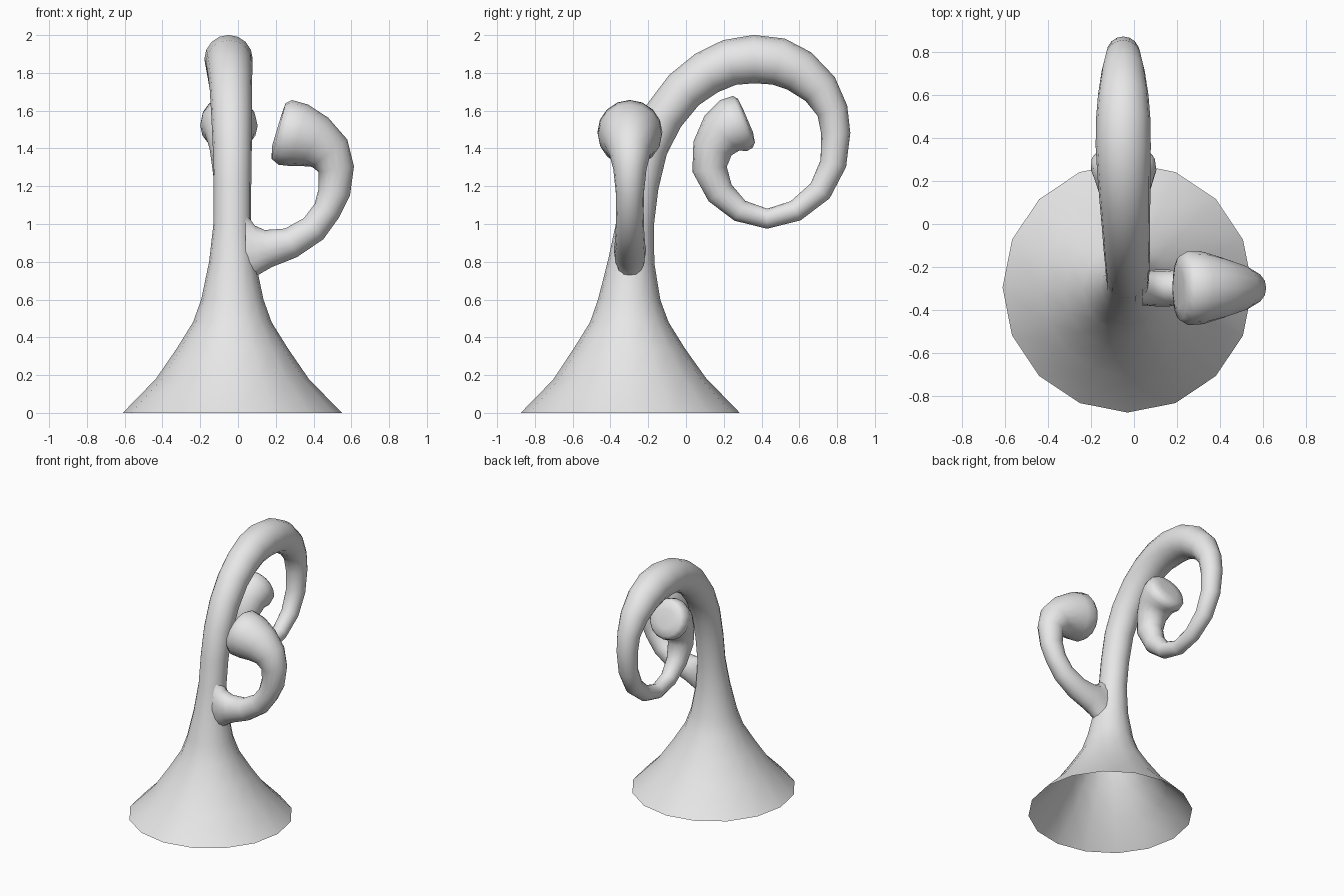
import bpy, bmesh, math
from mathutils import Vector

cube = bpy.data.objects.get("Cube")
if cube:
    bpy.data.objects.remove(cube, do_unlink=True)

SIDES = 16

grey = bpy.data.materials.new("plain grey")
grey.use_nodes = True
colour = (0.8, 0.8, 0.8, 1)
grey.diffuse_color = colour
grey.node_tree.nodes["Principled BSDF"].inputs["Base Color"].default_value = colour


def sweep(name, centres, radii, side, start_dir):
    """Loft elliptical rings along a planar path; open at the start, capped at the tip."""
    bm = bmesh.new()
    side = Vector(side)
    centres = [Vector(c) for c in centres]
    last = len(centres) - 1
    rings = []
    for i, (c, (r_in, r_side)) in enumerate(zip(centres, radii)):
        if i == 0:
            tangent = Vector(start_dir)
        else:
            # Bisect the neighbouring segments so uneven spacing does not skew a ring
            tangent = (c - centres[i - 1]).normalized()
            if i < last:
                tangent += (centres[i + 1] - c).normalized()
        normal = side.cross(tangent).normalized()
        ring = []
        for k in range(SIDES):
            a = 2 * math.pi * k / SIDES
            ring.append(bm.verts.new(c + normal * r_in * math.cos(a) + side * r_side * math.sin(a)))
        rings.append(ring)
    for low, high in zip(rings, rings[1:]):
        for k in range(SIDES):
            n = (k + 1) % SIDES
            bm.faces.new((low[k], low[n], high[n], high[k]))
    bm.faces.new(rings[-1])
    # Wind every face outward, judged from the first band
    bm.normal_update()
    bm.faces.ensure_lookup_table()
    face = bm.faces[0]
    if face.normal.dot(face.calc_center_median() - centres[0]) < 0:
        bmesh.ops.reverse_faces(bm, faces=bm.faces[:])
    mesh = bpy.data.meshes.new(name)
    bm.to_mesh(mesh)
    bm.free()
    mesh.materials.append(grey)
    mesh.shade_smooth()
    obj = bpy.data.objects.new(name, mesh)
    bpy.context.collection.objects.link(obj)
    return obj


# Flared foot, stem and spiral: y, z, radius
stem = [
    (-.295, 0, .58), (-.3, .18, .405), (-.3, .34, .295), (-.3, .48, .208),
    (-.3, .6, .165), (-.29, .8, .123), (-.27, 1, .1), (-.245, 1.2, .1),
    (-.2, 1.4, .103), (-.12, 1.57, .108), (-.01, 1.71, .112), (.11, 1.8, .118),
    (.23, 1.855, .123), (.36, 1.873, .128), (.49, 1.86, .126), (.6, 1.81, .117),
    (.71, 1.715, .1), (.775, 1.6, .083), (.793, 1.48, .077), (.78, 1.32, .07),
    (.71, 1.175, .064), (.58, 1.07, .057), (.43, 1.028, .053), (.285, 1.07, .06),
    (.18, 1.165, .075), (.125, 1.29, .092), (.14, 1.4, .107), (.19, 1.48, .13),
    (.25, 1.52, .152), (.3, 1.54, .147), (.32, 1.547, .125), (.327, 1.55, .07),
]


def stem_x(y):
    return -.03 - .02 * min(1, max(0, (y + .2) / .5))


sweep("spiral_stem",
      [(stem_x(y), y, z) for y, z, r in stem],
      [(r, r) for y, z, r in stem],
      (1, 0, 0), (0, 0, 1))

# Side branch with a flared joint and bulb tip: x, z, radius in plane, radius across
branch = [
    (.04, .86, .2, .08), (.1, .862, .13, .085), (.16, .87, .1, .085),
    (.28, .9, .082, .08), (.4, .975, .076, .075), (.47, 1.07, .074, .073),
    (.51, 1.17, .085, .075), (.52, 1.29, .095, .088), (.485, 1.375, .118, .11),
    (.405, 1.435, .147, .142), (.32, 1.47, .17, .168), (.25, 1.485, .175, .172),
    (.215, 1.492, .152, .15), (.205, 1.495, .09, .09),
]
sweep("side_branch",
      [(x, -.297, z) for x, z, a, b in branch],
      [(a, b) for x, z, a, b in branch],
      (0, 1, 0), (1, 0, 0))
